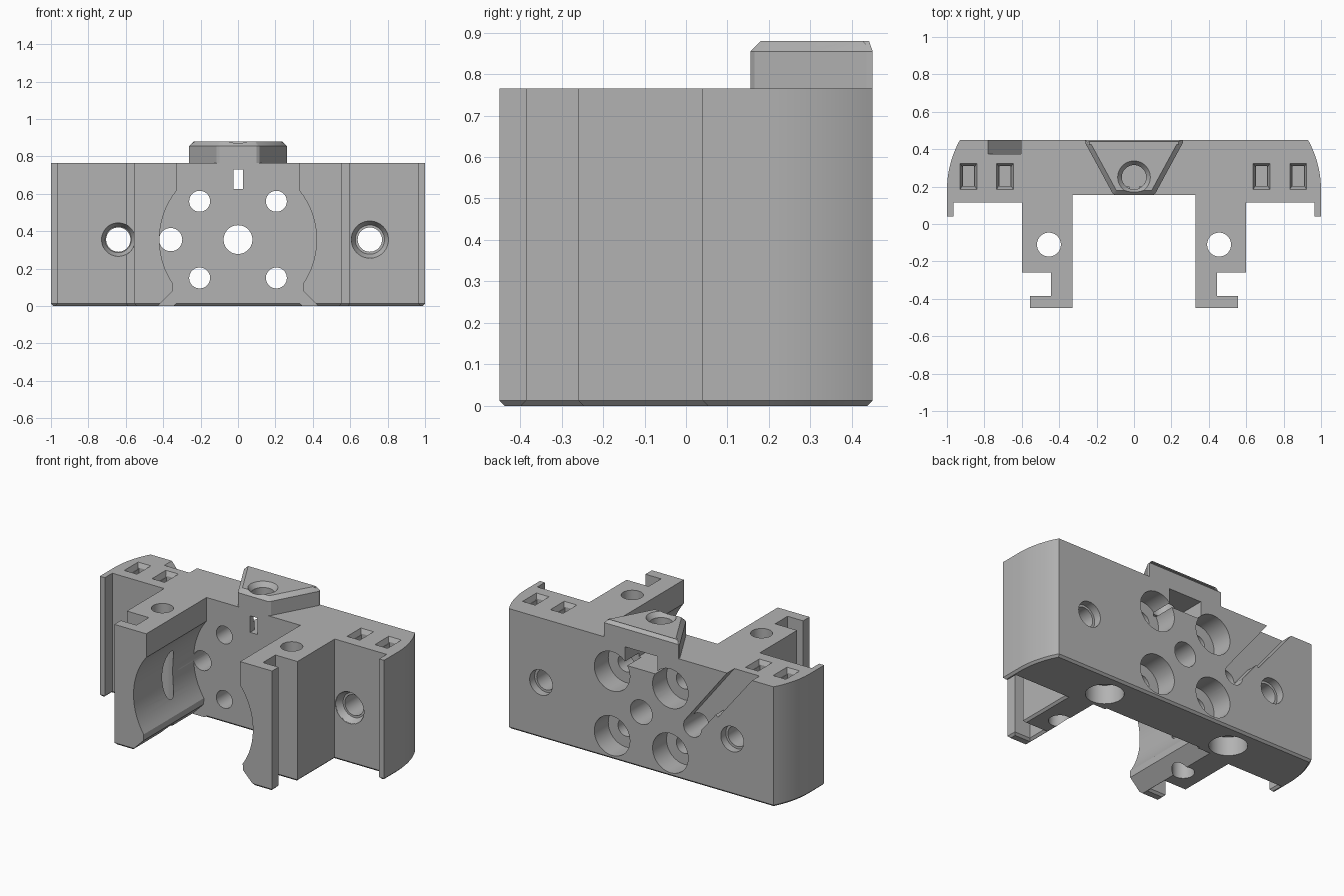
import bpy, bmesh
from math import sin, cos, pi, radians, hypot

cube = bpy.data.objects.get("Cube")
if cube:
    bpy.data.objects.remove(cube, do_unlink=True)

TOP, BACK, MID = 0.765, 0.45, 0.355

grey = bpy.data.materials.new("plain grey")
grey.use_nodes = True
grey.diffuse_color = (0.45, 0.45, 0.45, 1)
grey.node_tree.nodes["Principled BSDF"].inputs["Base Color"].default_value = grey.diffuse_color


def circle(cx, cy, r, start=0, end=360, n=48):
    """Points on a circle or, with start and end, on an arc."""
    full = end - start == 360
    steps = n if full else n - 1
    return [(cx + r * cos(radians(start + (end - start) * i / steps)),
             cy + r * sin(radians(start + (end - start) * i / steps))) for i in range(n)]


def rect(x0, x1, y0, y1):
    return [(x0, y0), (x1, y0), (x1, y1), (x0, y1)]


def prism(name, pts, lo, hi, axis="z", taper=1.0, bevel=0.0, bevel_at=None):
    """Extrude a flat outline; taper scales the far cap, bevel chamfers one cap."""
    bm = bmesh.new()
    cx = sum(p[0] for p in pts) / len(pts)
    cy = sum(p[1] for p in pts) / len(pts)

    def place(p, h, s):
        a, b = cx + (p[0] - cx) * s, cy + (p[1] - cy) * s
        return (a, b, h) if axis == "z" else (a, h, b)

    low = [bm.verts.new(place(p, lo, 1)) for p in pts]
    high = [bm.verts.new(place(p, hi, taper)) for p in pts]
    n = len(pts)
    for i in range(n):
        j = (i + 1) % n
        bm.faces.new((low[i], low[j], high[j], high[i]))
    caps = {lo: bm.faces.new(low[::-1]), hi: bm.faces.new(high)}
    bmesh.ops.recalc_face_normals(bm, faces=bm.faces)
    if bevel:
        bmesh.ops.bevel(bm, geom=list(caps[bevel_at].edges), offset=bevel,
                        segments=1, affect="EDGES", profile=0.5)
    mesh = bpy.data.meshes.new(name)
    bm.to_mesh(mesh)
    bm.free()
    obj = bpy.data.objects.new(name, mesh)
    bpy.context.scene.collection.objects.link(obj)
    obj.data.materials.append(grey)
    return obj


def carve(obj, cutters):
    """Subtract every cutter and keep the resulting mesh."""
    for c in cutters:
        m = obj.modifiers.new(c.name, "BOOLEAN")
        m.operation, m.solver, m.object = "DIFFERENCE", "EXACT", c
    graph = bpy.context.evaluated_depsgraph_get()
    mesh = bpy.data.meshes.new_from_object(obj.evaluated_get(graph))
    obj.modifiers.clear()
    obj.data = mesh


# Body plan: curved ends with lips, two legs with hooked feet
half = [(0.33, 0.155), (0.33, -0.45), (0.555, -0.45), (0.555, -0.385),
        (0.445, -0.385), (0.445, -0.26), (0.6, -0.26), (0.6, 0.115),
        (0.965, 0.115), (0.965, 0.04), (1.0, 0.04)]
half += circle(0.44, 0.18, 0.56, 0, 28.8, 12)[:-1] + [(0.93, BACK)]
plan = half + [(-x, y) for x, y in reversed(half)]
body = prism("body", plan, 0, TOP, bevel=0.013, bevel_at=0)

cuts = []


def cut(name, *args, **kw):
    obj = prism("cutter_" + name, *args, **kw)
    obj.hide_render = True
    cuts.append(obj)
    return obj


# Round opening between the legs, flared at the bottom
opening = [(0.48, -0.05), (0.35, 0.08)] + circle(0, MID, 0.42, -34, 214, 64)
opening += [(-0.35, 0.08), (-0.48, -0.05)]
cut("opening", opening, -0.6, 0.1545, "y")

# Centre hole and four counterbored holes
cut("centre", circle(0, MID, 0.077), 0, 0.6, "y")
for sx in (-1, 1):
    for z in (0.15, 0.56):
        cut("bolt", circle(sx * 0.205, z, 0.056), 0, 0.6, "y")
        cut("counterbore", circle(sx * 0.205, z, 0.125), 0.31, 0.6, "y")

# Outer holes with a wide front bore and a countersunk back
for x, r in ((-0.64, 0.09), (0.705, 0.1)):
    cut("outer_hole", circle(x, MID, 0.065), 0, 0.6, "y")
    cut("outer_bore", circle(x, MID, r), -0.3, 0.12, "y")
    cut("outer_cone", circle(x, MID, r), 0.119, 0.16, "y", taper=0.78)
    cut("outer_back", circle(x, MID, 0.08), 0.4, 0.6, "y")

# Diagonal channel on the back, ending in a through hole
px, pz = -0.36, MID
ux, uz = -0.627, 0.779


def along(s, w):
    return (px + ux * s + uz * w, pz + uz * s - ux * w)


cut("cable_hole", circle(px, pz, 0.062), 0, 0.6, "y")
cut("channel", [along(0, 0.062), along(0.7, 0.07), along(0.7, -0.07),
                along(0.2, -0.07), along(0.2, -0.05), along(0, -0.05)], 0.375, 0.6, "y")

# Nut window on the back with a narrow slot to the front
cut("nut_window", rect(-0.115, 0.115, 0.625, 0.74), 0.2, 0.6, "y")
cut("nut_slot", rect(-0.023, 0.027, 0.625, 0.73), 0, 0.3, "y")

# Strap pockets in the top with sloping rims
for x in (-0.885, -0.69, 0.682, 0.878):
    cut("pocket", rect(x - 0.03, x + 0.03, 0.2, 0.31), 0.6, 0.9)
    cut("pocket_rim", rect(x - 0.045, x + 0.045, 0.185, 0.325), TOP + 0.001, 0.73, taper=0.72)

# Leg holes and blind sockets underneath
for sx in (-1, 1):
    cut("leg_hole", circle(sx * 0.455, -0.11, 0.064), -0.2, 1)
    cut("socket", circle(sx * 0.455, 0.285, 0.11), -0.2, 0.12)

# Screw hole shared by the body and the wedge on top
screw = cut("screw_hole", circle(0, 0.25, 0.065), 0.68, 1)
carve(body, cuts)

side = [(0.1, 0.155), (0.115, 0.165), (0.262, 0.435), (0.262, BACK)]
wedge = prism("wedge", side + [(-x, y) for x, y in reversed(side)], TOP, 0.88,
              bevel=0.025, bevel_at=0.88)
sink = cut("screw_sink", circle(0, 0.25, 0.088), 0.881, 0.85, taper=0.74)
carve(wedge, [screw, sink])

for c in cuts:
    bpy.data.objects.remove(c, do_unlink=True)

# Smooth the curved walls and keep the edges crisp
bpy.ops.object.select_all(action="DESELECT")
for obj in (body, wedge):
    obj.select_set(True)
bpy.context.view_layer.objects.active = body
bpy.ops.object.shade_smooth_by_angle(angle=radians(25))
